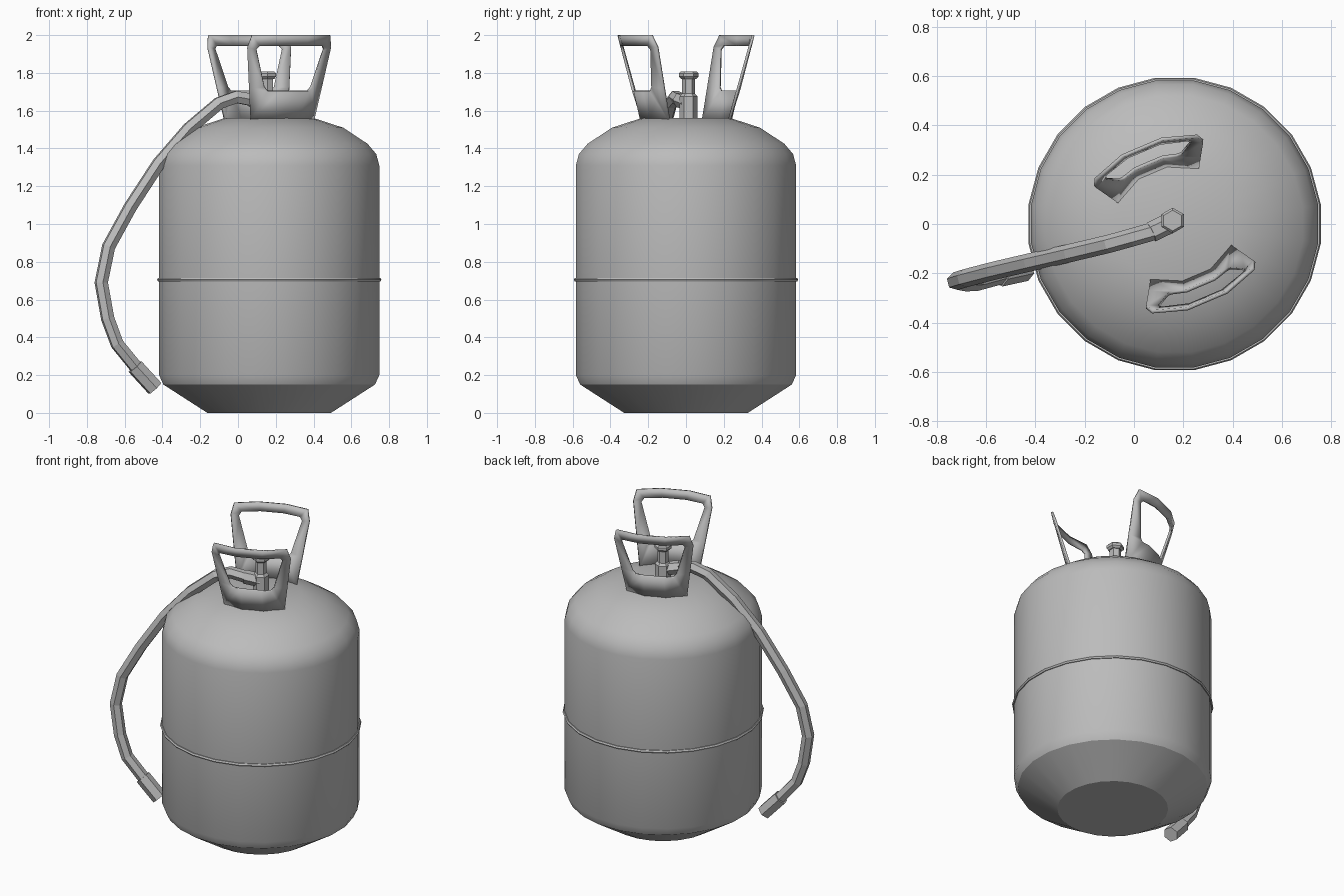
import bpy, bmesh, math
from mathutils import Vector, Matrix

cube = bpy.data.objects.get("Cube")
if cube:
    bpy.data.objects.remove(cube, do_unlink=True)

# Single painted-metal colour
grey = bpy.data.materials.new("light_grey")
grey.use_nodes = True
grey.diffuse_color = (0.5, 0.5, 0.5, 1)
grey.node_tree.nodes["Principled BSDF"].inputs["Base Color"].default_value = (0.5, 0.5, 0.5, 1)

AXIS_X = 0.165


def finish(name, bm, smooth=None):
    bmesh.ops.recalc_face_normals(bm, faces=bm.faces)
    mesh = bpy.data.meshes.new(name)
    bm.to_mesh(mesh)
    bm.free()
    mesh.materials.append(grey)
    obj = bpy.data.objects.new(name, mesh)
    bpy.context.collection.objects.link(obj)
    if smooth:
        bpy.ops.object.select_all(action="DESELECT")
        obj.select_set(True)
        bpy.context.view_layer.objects.active = obj
        bpy.ops.object.shade_smooth_by_angle(angle=math.radians(smooth))
    return obj


def bridge(bm, rings, closed=False):
    pairs = list(zip(rings, rings[1:]))
    if closed:
        pairs.append((rings[-1], rings[0]))
    for a, b in pairs:
        n = len(a)
        for i in range(n):
            j = (i + 1) % n
            bm.faces.new((a[i], a[j], b[j], b[i]))


def lathe(name, profile, sides, centre, smooth=None, closed=False, turn=0.5):
    """Revolve (radius, height) points around a vertical axis."""
    bm = bmesh.new()
    rings = []
    for r, z in profile:
        angles = [math.tau * (i + turn) / sides for i in range(sides)]
        rings.append([bm.verts.new((centre[0] + r * math.cos(a),
                                    centre[1] + r * math.sin(a), z)) for a in angles])
    bridge(bm, rings, closed)
    if not closed:
        bm.faces.new(rings[0])
        bm.faces.new(rings[-1])
    return finish(name, bm, smooth)


def tube(name, path, radius, sides=6):
    """Sweep a polygon along a path lying close to one upright plane."""
    pts = [Vector(p) for p in path]
    side = Vector((0.24, -0.97, 0))
    bm = bmesh.new()
    rings = []
    for i, p in enumerate(pts):
        along = (pts[min(i + 1, len(pts) - 1)] - pts[max(i - 1, 0)]).normalized()
        across = (side - along * side.dot(along)).normalized()
        up = along.cross(across)
        ring = [math.tau * k / sides for k in range(sides)]
        rings.append([bm.verts.new(p + radius * (across * math.cos(a) + up * math.sin(a)))
                      for a in ring])
    bridge(bm, rings)
    bm.faces.new(rings[0])
    bm.faces.new(rings[-1])
    return finish(name, bm)


def handle(name, angle):
    """Flared, bowed plate with a large grip opening."""
    outer = [(.35, 1.55), (1, 1.55), (1, 1.72), (1, 1.935), (.9, 2), (.35, 2)]
    inner = [(.3, 1.705), (.57, 1.705), (.65, 1.725), (.82, 1.925), (.75, 1.945), (.3, 1.945)]
    out = Vector((math.cos(angle), math.sin(angle), 0))
    tangent = Vector((-out.y, out.x, 0))

    def place(a, z):
        s = (z - 1.56) / 0.44
        half_width = 0.182 + 0.066 * s
        reach = 0.24 + 0.105 * s - 0.065 * a * a
        return Vector((AXIS_X, 0, z)) + tangent * (a * half_width) + out * reach

    bm = bmesh.new()
    rings = []
    for half in (outer, inner):
        loop = half + [(-a, z) for a, z in reversed(half)]
        rings.append([bm.verts.new(place(a, z)) for a, z in loop])
    bridge(bm, rings)
    obj = finish(name, bm, 30)
    solid = obj.modifiers.new("thickness", "SOLIDIFY")
    solid.thickness = 0.014
    solid.offset = 0
    return obj


# Tank body with tapered foot and domed shoulder
lathe("tank_body", [(.33, 0), (.565, .15), (.588, .2), (.588, 1.31), (.572, 1.37),
                    (.525, 1.425), (.395, 1.51), (.24, 1.56)], 24, (AXIS_X, 0), smooth=31)

# Weld seam around the middle
seam = [(.588 + .011 * math.cos(math.tau * k / 6), .705 + .011 * math.sin(math.tau * k / 6))
        for k in range(6)]
lathe("weld_seam", seam, 24, (AXIS_X, 0), smooth=31, closed=True)

# Pair of carrying handles
handle("front_handle", math.radians(-67))
handle("back_handle", math.radians(113))

# Valve: stepped hexagonal stem and cap
VALVE = (.157, .014)
lathe("valve_base", [(.048, 1.54), (.048, 1.675), (.034, 1.69)], 6, VALVE)
lathe("valve_stem", [(.034, 1.67), (.034, 1.78)], 6, VALVE)
lathe("valve_cap", [(.04, 1.768), (.052, 1.78), (.052, 1.797), (.042, 1.807)], 6, VALVE)

# Hose with hexagonal connectors at both ends
tube("hose_inlet", [(.157, .01, 1.64), (.07, -.033, 1.657)], .042)
tube("hose", [(.1, -.02, 1.652), (.06, -.035, 1.66), (-.01, -.055, 1.672), (-.1, -.08, 1.64),
              (-.26, -.118, 1.505), (-.42, -.155, 1.32), (-.57, -.19, 1.09), (-.685, -.22, .88),
              (-.724, -.232, .69), (-.69, -.238, .5), (-.64, -.235, .365), (-.53, -.205, .23)], .037)
tube("hose_fitting", [(-.545, -.208, .245), (-.44, -.185, .13)], .047)
